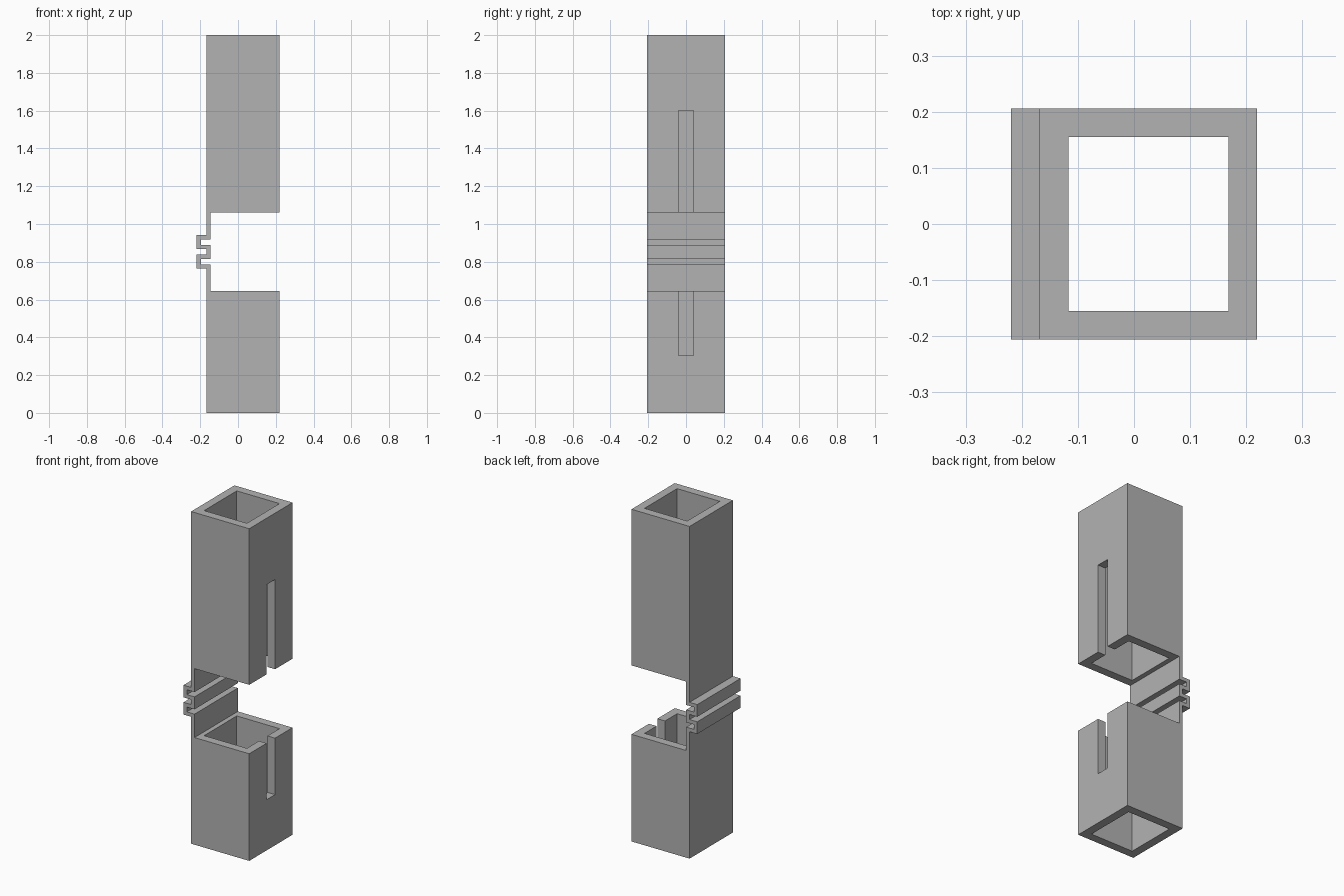
import bpy
import bmesh

if "Cube" in bpy.data.objects:
    bpy.data.objects.remove(bpy.data.objects["Cube"], do_unlink=True)

# Main sizes
LEFT, RIGHT, HALF_DEPTH, HEIGHT = -0.168, 0.219, 0.206, 2.0
WALL = 0.051
LOWER_TOP, UPPER_BOTTOM = 0.645, 1.06
SHEET = 0.0225                      # thickness of the folded hinge
FOLD_OUT = -0.219                   # outermost reach of the folds
STRAP_IN = LEFT + SHEET
MID = (LOWER_TOP + UPPER_BOTTOM) / 2

grey = bpy.data.materials.new("plain grey")
grey.use_nodes = True
colour = (0.45, 0.45, 0.45, 1)
grey.diffuse_color = colour
grey.node_tree.nodes["Principled BSDF"].inputs["Base Color"].default_value = colour


def extrude_profile(name, points, half_depth):
    """Extrude an x-z outline along y into a closed solid."""
    bm = bmesh.new()
    face = bm.faces.new([bm.verts.new((x, -half_depth, z)) for x, z in points])
    new = bmesh.ops.extrude_face_region(bm, geom=[face])["geom"]
    verts = [v for v in new if isinstance(v, bmesh.types.BMVert)]
    bmesh.ops.translate(bm, verts=verts, vec=(0, 2 * half_depth, 0))
    bmesh.ops.recalc_face_normals(bm, faces=bm.faces)
    mesh = bpy.data.meshes.new(name)
    bm.to_mesh(mesh)
    bm.free()
    mesh.materials.append(grey)
    obj = bpy.data.objects.new(name, mesh)
    bpy.context.collection.objects.link(obj)
    return obj


def cut_box(target, name, x0, x1, half_depth, z0, z1):
    """Subtract a box from the target and discard the cutter."""
    cutter = extrude_profile(name, [(x0, z0), (x1, z0), (x1, z1), (x0, z1)], half_depth)
    cutter.hide_render = True
    mod = target.modifiers.new(name, 'BOOLEAN')
    mod.operation = 'DIFFERENCE'
    mod.solver = 'EXACT'
    mod.object = cutter
    bpy.context.view_layer.objects.active = target
    bpy.ops.object.modifier_apply(modifier=name)
    bpy.data.objects.remove(cutter, do_unlink=True)


# Upper half of the hinge outline, as offsets above its middle
inner_half = [(STRAP_IN, 0.0375), (FOLD_OUT + SHEET, 0.0375),
              (FOLD_OUT + SHEET, 0.0665), (STRAP_IN, 0.0665)]
outer_half = [(FOLD_OUT, 0.0885), (FOLD_OUT, 0.015), (LEFT, 0.015)]

inner = [(x, MID - d) for x, d in reversed(inner_half)]
inner += [(x, MID + d) for x, d in inner_half]
outer = [(LEFT, MID + 0.0885)] + [(x, MID + d) for x, d in outer_half]
outer += [(x, MID - d) for x, d in reversed(outer_half)] + [(LEFT, MID - 0.0885)]

# Whole side outline: lower block, folded hinge, upper block
outline = [(LEFT, 0), (RIGHT, 0), (RIGHT, LOWER_TOP), (STRAP_IN, LOWER_TOP)]
outline += inner
outline += [(STRAP_IN, UPPER_BOTTOM), (RIGHT, UPPER_BOTTOM), (RIGHT, HEIGHT), (LEFT, HEIGHT)]
outline += outer
sleeve = extrude_profile("hinged_square_sleeve", outline, HALF_DEPTH)

# Square bore through both tubes, then the slot in the wall facing the hinge
cut_box(sleeve, "bore", LEFT + WALL, RIGHT - WALL, HALF_DEPTH - WALL, -0.1, HEIGHT + 0.1)
cut_box(sleeve, "slot", RIGHT - 1.5 * WALL, RIGHT + 0.1, 0.04, 0.305, 1.6)
